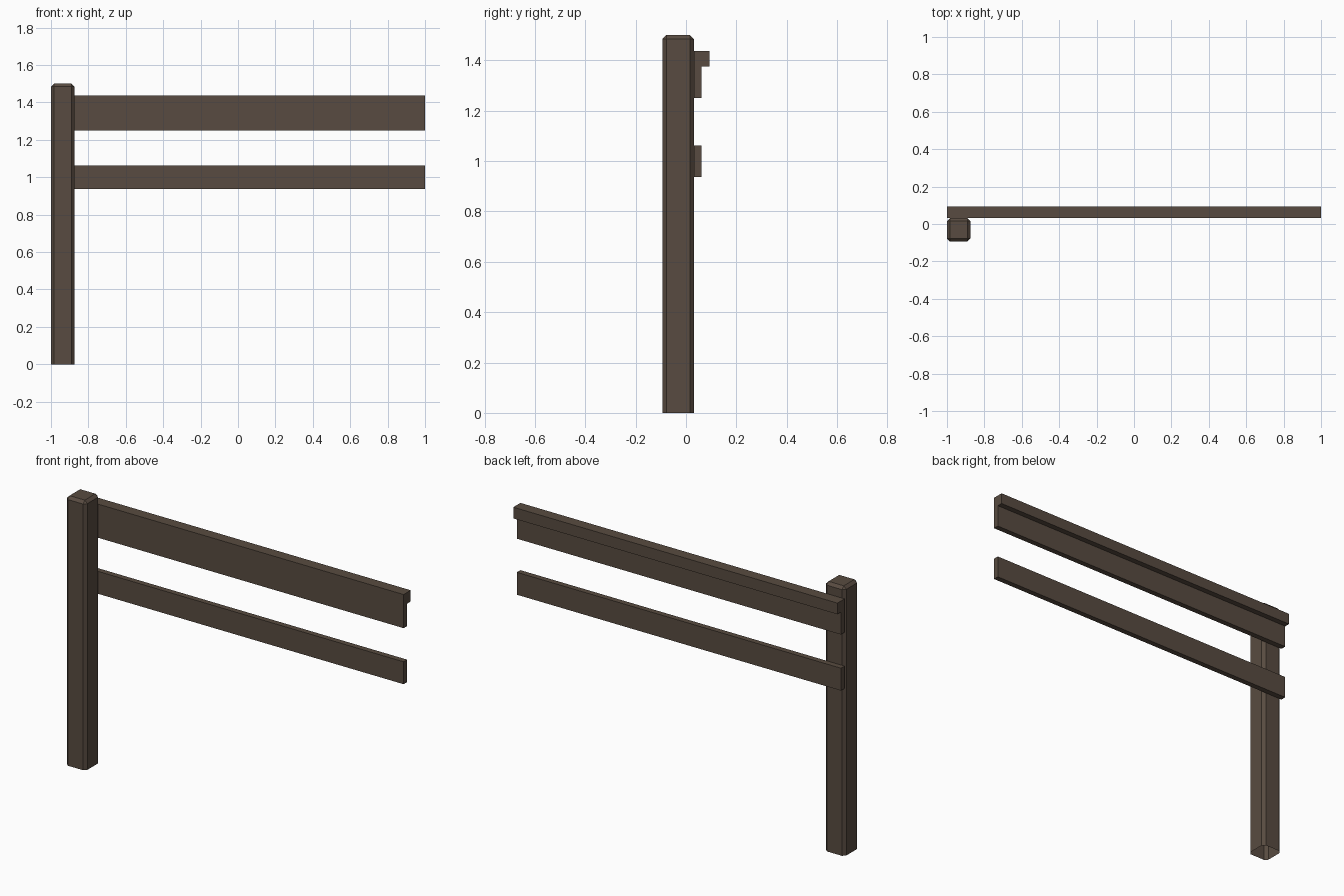
import bpy
import bmesh

default = bpy.data.objects.get("Cube")
if default:
    bpy.data.objects.remove(default, do_unlink=True)

# One dark timber colour
wood = bpy.data.materials.new("dark_brown_wood")
wood.use_nodes = True
colour = (0.098, 0.071, 0.052, 1)
wood.diffuse_color = colour
wood.node_tree.nodes["Principled BSDF"].inputs["Base Color"].default_value = colour

U = 1 / 32      # board thickness, the unit for the timber sizes
BACK = U        # back face of the post, where the rails are fixed


def add_object(name, bm):
    bmesh.ops.recalc_face_normals(bm, faces=bm.faces)
    mesh = bpy.data.meshes.new(name)
    bm.to_mesh(mesh)
    bm.free()
    mesh.materials.append(wood)
    obj = bpy.data.objects.new(name, mesh)
    bpy.context.collection.objects.link(obj)
    return obj


def extrude_rail(name, profile):
    """Sweep a (y, z) profile along the full length in x."""
    bm = bmesh.new()
    face = bm.faces.new([bm.verts.new((-1, y, z)) for y, z in profile])
    swept = bmesh.ops.extrude_face_region(bm, geom=[face], use_keep_orig=True)
    verts = [v for v in swept["geom"] if isinstance(v, bmesh.types.BMVert)]
    bmesh.ops.translate(bm, vec=(2, 0, 0), verts=verts)
    return add_object(name, bm)


# Post: chamfered sides and top, open underneath
width, height = 4 * U, 1.5
bm = bmesh.new()
bmesh.ops.create_cube(bm, size=1)
bmesh.ops.scale(bm, vec=(width, width, height), verts=bm.verts)
bmesh.ops.translate(bm, vec=(-1 + width / 2, BACK - width / 2, height / 2), verts=bm.verts)
bottom = [f for f in bm.faces if f.normal.z < -0.5]
bmesh.ops.delete(bm, geom=bottom, context="FACES_ONLY")
edges = [e for e in bm.edges if any(v.co.z > 0.1 for v in e.verts)]
bmesh.ops.bevel(bm, geom=edges, offset=U / 2, segments=1, affect="EDGES")
add_object("post", bm)

# Top rail: a board with a lip along its upper back edge
extrude_rail("top_rail", [
    (BACK, 1.25), (BACK + U, 1.25), (BACK + U, 1.375),
    (BACK + 2 * U, 1.375), (BACK + 2 * U, 1.4375), (BACK, 1.4375)])

# Lower rail: a plain narrower board
extrude_rail("lower_rail", [
    (BACK, 0.9375), (BACK + U, 0.9375), (BACK + U, 1.0625), (BACK, 1.0625)])
